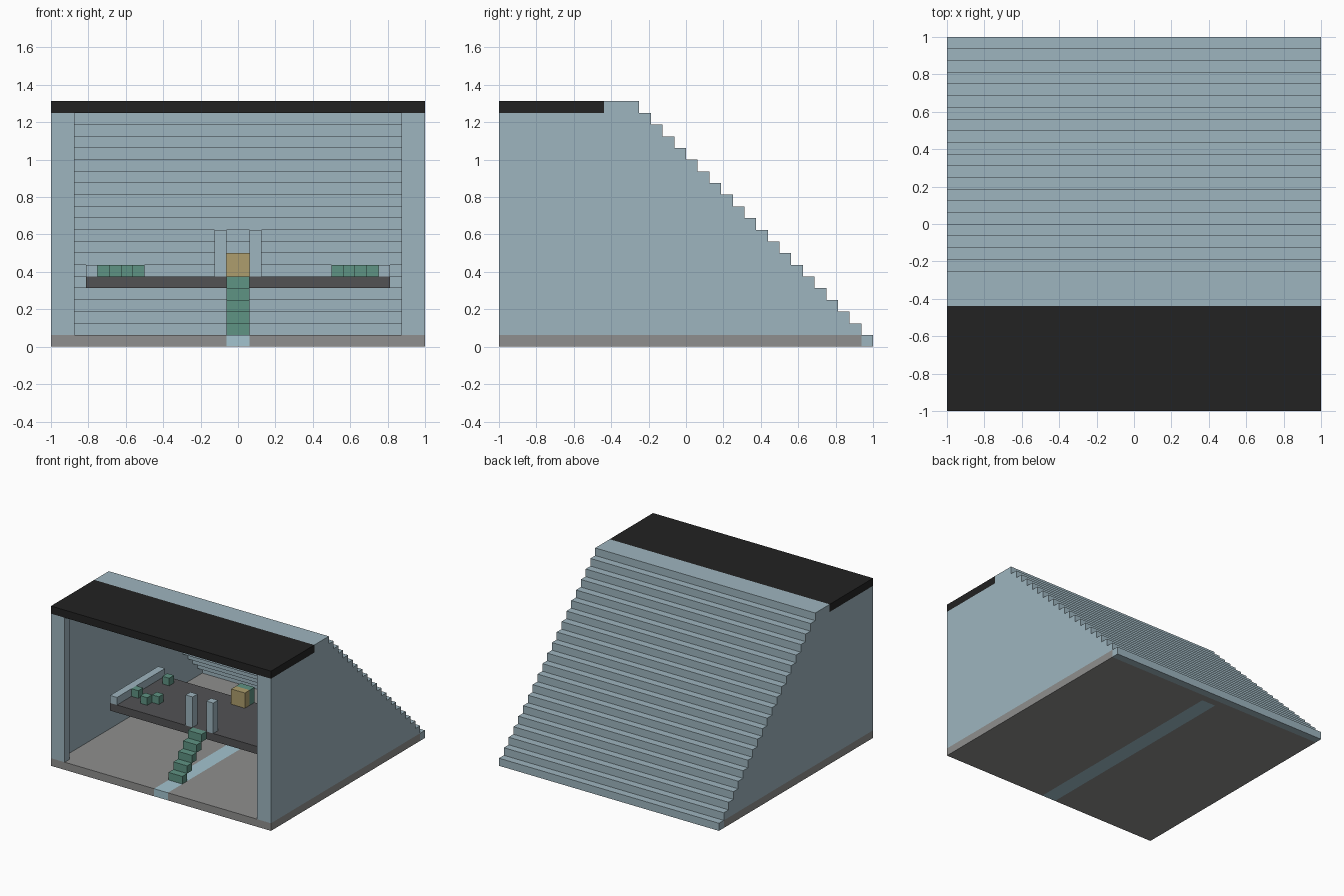
import bpy
import bmesh

U = 1 / 16          # one block
old = bpy.data.objects.get("Cube")
if old:
    bpy.data.objects.remove(old, do_unlink=True)


def material(name, rgb):
    lin = [((c / 255 + 0.055) / 1.055) ** 2.4 for c in rgb] + [1]
    m = bpy.data.materials.new(name)
    m.use_nodes = True
    m.diffuse_color = lin
    m.node_tree.nodes["Principled BSDF"].inputs["Base Color"].default_value = lin
    return m


blue = material("pale blue", (158, 181, 191))
ice = material("ice blue", (163, 196, 207))
black = material("black", (34, 34, 34))
grey = material("floor grey", (143, 143, 142))
dark = material("deck grey", (82, 82, 84))
green = material("green", (95, 147, 131))
gold = material("gold", (173, 158, 109))


def finish(name, bm, mat):
    bmesh.ops.recalc_face_normals(bm, faces=bm.faces)
    mesh = bpy.data.meshes.new(name)
    bm.to_mesh(mesh)
    bm.free()
    mesh.materials.append(mat)
    obj = bpy.data.objects.new(name, mesh)
    bpy.context.collection.objects.link(obj)
    return obj


def blocks(name, mat, boxes):
    """Boxes given in block units as (x range, y range, z range)."""
    bm = bmesh.new()
    for box in boxes:
        verts = bmesh.ops.create_cube(bm, size=1)["verts"]
        for v in verts:
            for i, (lo, hi) in enumerate(box):
                v.co[i] = (hi if v.co[i] > 0 else lo) * U
    return finish(name, bm, mat)


def mirrored(boxes):
    return boxes + [((-x[1], -x[0]), y, z) for x, y, z in boxes]


FULL = (-16, 16)

# Floor slab with an inlaid centre path
blocks("floor", grey, mirrored([((1, 16), (-16, 15), (0, 1))])
       + [((-1, 1), (14, 15), (0, 1))])
blocks("floor_path", ice, [((-1, 1), (-16, 14), (0, 1))])

# Stepped back shell, one row per level
blocks("stepped_back", blue,
       [(FULL, (15 - k, 16 - k), (k, k + 1)) for k in range(20)])
blocks("roof_ridge", blue, [(FULL, (-7, -4), (20, 21))])
blocks("roof", black, [(FULL, (-16, -7), (20, 21))])

# Side walls: stepped profile extruded one block
profile = [(-16, 20), (-16, 1)]
for k in range(1, 20):
    profile += [(15 - k, k), (15 - k, k + 1)]
for side, x in (("right", -16), ("left", 15)):
    bm = bmesh.new()
    face = bm.faces.new([bm.verts.new((x * U, y * U, z * U)) for y, z in profile])
    new = bmesh.ops.extrude_face_region(bm, geom=[face])["geom"]
    bmesh.ops.translate(bm, vec=(U, 0, 0),
                        verts=[v for v in new if isinstance(v, bmesh.types.BMVert)])
    finish(side + "_wall", bm, blue)

# Front corner pillars
blocks("front_pillars", blue, mirrored([((14, 15), (-16, -15), (1, 20))]))

# Raised deck with side rails and entrance posts
blocks("deck", dark, [((-13, 13), (-8, 2), (5, 6))])
blocks("deck_rails", blue, mirrored([((12, 13), (-8, 2), (6, 7))]))
blocks("entrance_posts", blue, mirrored([((1, 2), (-8, -7), (6, 10))]))

# Steps up to the deck
blocks("deck_steps", green,
       [((-1, 1), (k - 14, k - 13), (k, k + 1)) for k in range(1, 6)])

# Small seats, and a gold desk with a block behind it
seats = [(11, -5), (9, -6), (8, -5), (10, 0)]
blocks("seats", green, mirrored([((x, x + 1), (y, y + 1), (6, 7)) for x, y in seats]))
blocks("desk", gold, [((-1, 1), (0, 1), (6, 8))])
blocks("desk_back", green, [((-1, 1), (1, 2), (6, 8))])
